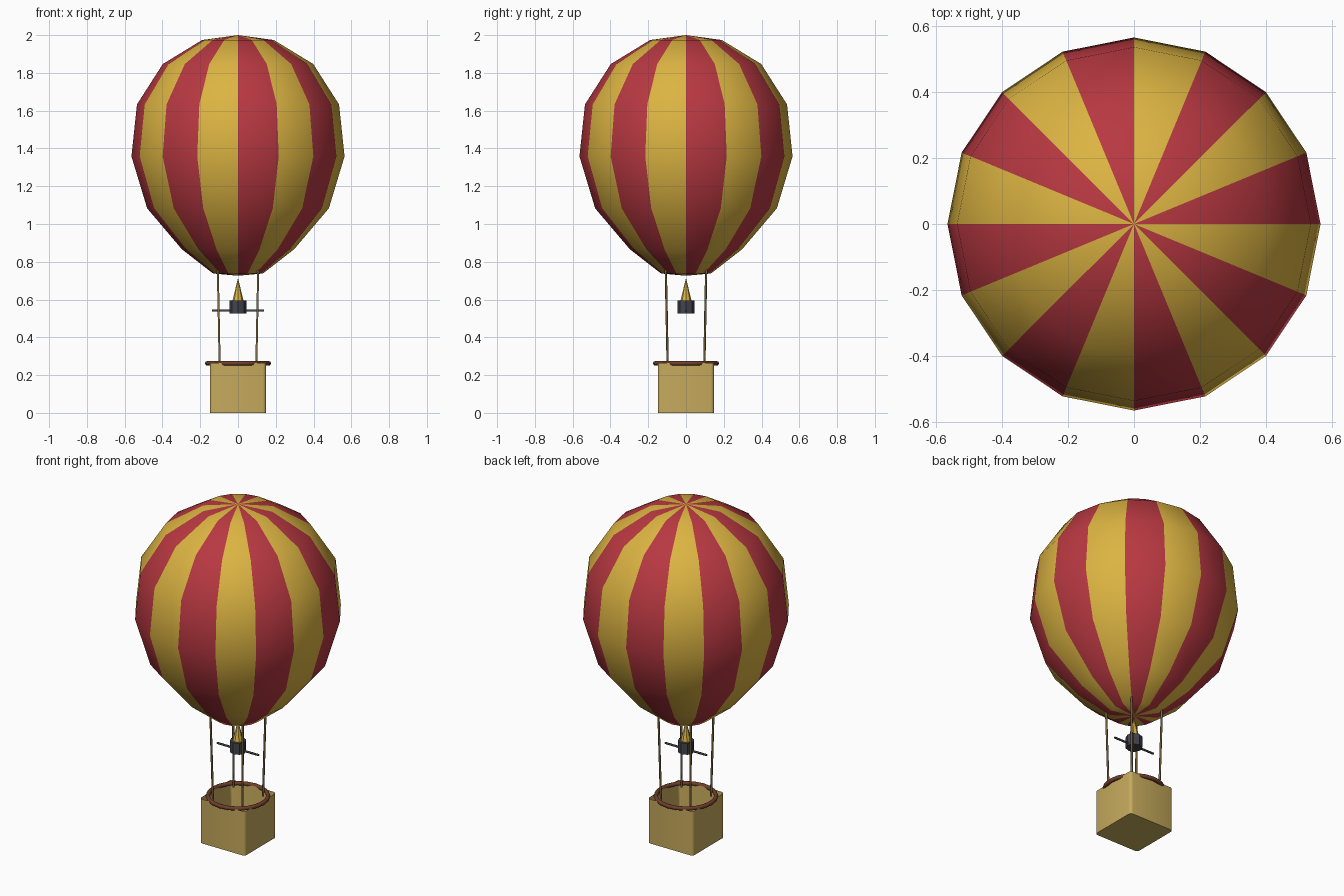
import bpy, bmesh, math
from mathutils import Vector

if "Cube" in bpy.data.objects:
    bpy.data.objects.remove(bpy.data.objects["Cube"])


def material(name, rgb):
    m = bpy.data.materials.new(name)
    lin = [(c / 255 / 12.92) if c < 11 else ((c / 255 + 0.055) / 1.055) ** 2.4 for c in rgb]
    m.diffuse_color = (*lin, 1)
    m.use_nodes = True
    m.node_tree.nodes["Principled BSDF"].inputs["Base Color"].default_value = m.diffuse_color
    return m


RED = material("red_fabric", (184, 56, 65))
GOLD = material("gold_fabric", (220, 180, 66))
WICKER = material("wicker", (198, 170, 92))
LEATHER = material("brown_leather", (112, 62, 44))
ROPE = material("rope", (130, 112, 70))
METAL = material("dark_metal", (66, 67, 78))


def finish(name, bm, mats, smooth=None):
    bmesh.ops.recalc_face_normals(bm, faces=bm.faces)
    me = bpy.data.meshes.new(name)
    bm.to_mesh(me)
    bm.free()
    ob = bpy.data.objects.new(name, me)
    bpy.context.collection.objects.link(ob)
    for m in mats:
        me.materials.append(m)
    if smooth:
        bpy.ops.object.select_all(action='DESELECT')
        ob.select_set(True)
        bpy.context.view_layer.objects.active = ob
        bpy.ops.object.shade_smooth_by_angle(angle=math.radians(smooth))
    return ob


def rod(name, a, b, r1, r2, sides, mat, smooth=None):
    """Tapered cylinder between two points."""
    a, b = Vector(a), Vector(b)
    bm = bmesh.new()
    bmesh.ops.create_cone(bm, cap_ends=True, segments=sides, radius1=r1, radius2=r2,
                          depth=(b - a).length)
    rot = Vector((0, 0, 1)).rotation_difference(b - a)
    for v in bm.verts:
        v.co = rot @ v.co + (a + b) / 2
    return finish(name, bm, [mat], smooth)


# Envelope: 16 gores lathed from a profile, alternating colours
profile = [(0.19, 1.974), (0.398, 1.847), (0.535, 1.633), (0.564, 1.358),
           (0.481, 1.083), (0.297, 0.866), (0.132, 0.738)]
N = 16
bm = bmesh.new()
rings = [[bm.verts.new((r * math.cos(k * math.tau / N), r * math.sin(k * math.tau / N), z))
          for k in range(N)] for r, z in profile]
top, bottom = bm.verts.new((0, 0, 2.0)), bm.verts.new((0, 0, 0.726))
for k in range(N):
    j = (k + 1) % N
    gore = [bm.faces.new((top, rings[0][k], rings[0][j])),
            bm.faces.new((bottom, rings[-1][j], rings[-1][k]))]
    for up, low in zip(rings, rings[1:]):
        gore.append(bm.faces.new((up[k], low[k], low[j], up[j])))
    for f in gore:
        f.material_index = k % 2
finish("envelope", bm, [RED, GOLD], 60)

# Basket: open box with rounded upright corners and thin walls
bm = bmesh.new()
bmesh.ops.create_cube(bm, size=1)
for v in bm.verts:
    v.co = (v.co.x * 0.298, v.co.y * 0.298, (v.co.z + 0.5) * 0.264)
upright = [e for e in bm.edges if abs(e.verts[0].co.z - e.verts[1].co.z) > 0.1]
bmesh.ops.bevel(bm, geom=upright, offset=0.018, segments=3, profile=0.5, affect='EDGES')
lid = [f for f in bm.faces if f.normal.z > 0.9]
bmesh.ops.inset_region(bm, faces=lid, thickness=0.014)
for v in lid[0].verts:
    v.co.z = 0.015
finish("basket", bm, [WICKER], 35)

# Padded round rim on the basket
bm = bmesh.new()
M, S = 20, 8
loops = []
for i in range(M):
    a = i * math.tau / M
    loops.append([])
    for s in range(S):
        t = s * math.tau / S
        r = 0.163 + 0.012 * math.cos(t)
        loops[-1].append(bm.verts.new((r * math.cos(a), r * math.sin(a),
                                       0.262 + 0.012 * math.sin(t))))
for i in range(M):
    p, q = loops[i], loops[(i + 1) % M]
    for s in range(S):
        bm.faces.new((p[s], q[s], q[(s + 1) % S], p[(s + 1) % S]))
finish("basket_rim", bm, [LEATHER], 50)

# Four ropes from the basket corners to the envelope
for sx in (-1, 1):
    for sy in (-1, 1):
        rod("rope", (sx * 0.097, sy * 0.097, 0.25), (sx * 0.107, sy * 0.107, 0.765),
            0.006, 0.006, 6, ROPE, 65)

# Burner with its crossbar and flame
rod("burner", (0, 0, 0.527), (0, 0, 0.594), 0.045, 0.045, 8, METAL)
rod("burner_crossbar", (-0.137, 0, 0.541), (0.137, 0, 0.541), 0.006, 0.006, 6, METAL, 65)
rod("flame", (0, 0, 0.594), (0, 0, 0.715), 0.029, 0.0, 8, GOLD)
